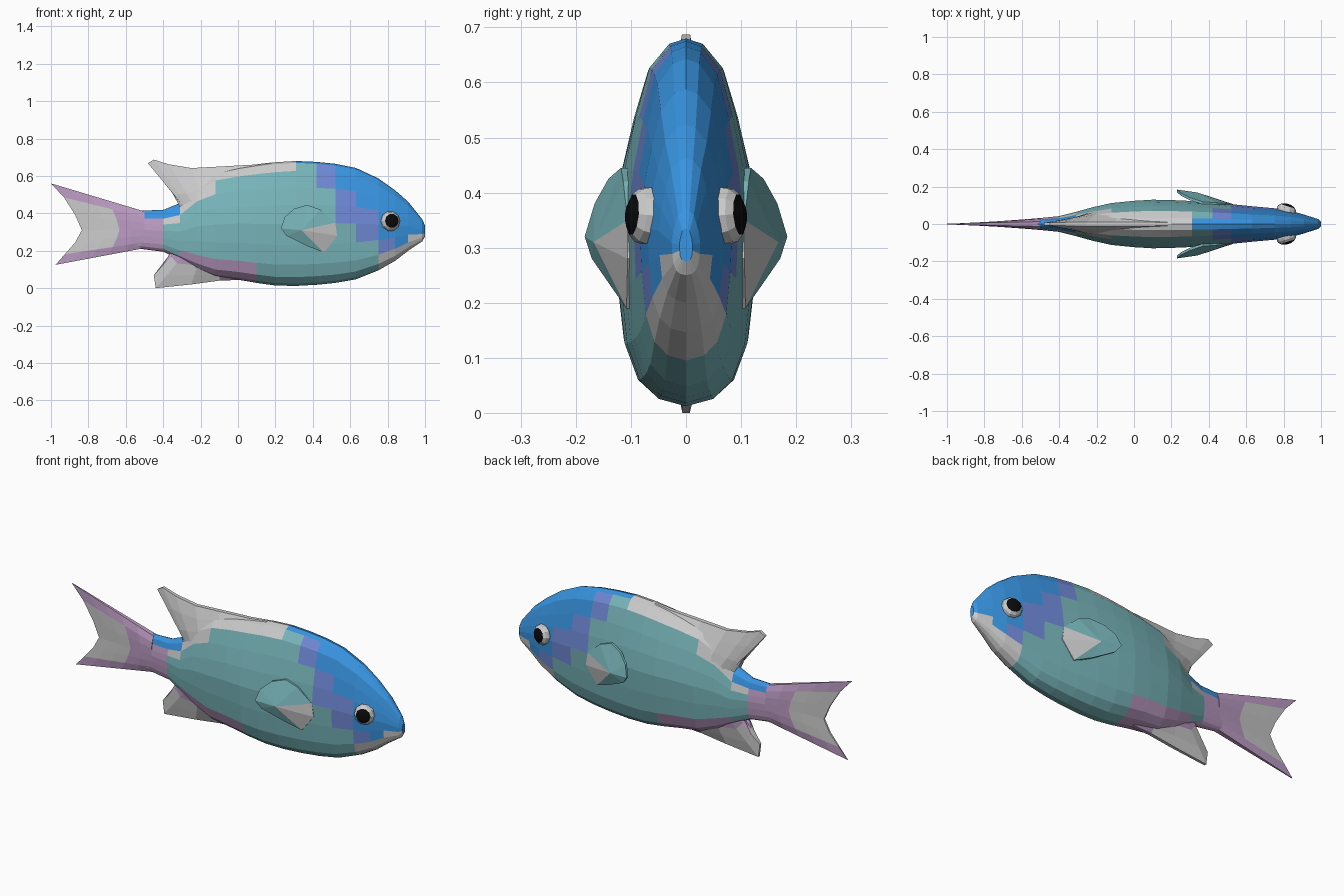
import bpy, bmesh, math
from mathutils import Vector

if "Cube" in bpy.data.objects:
    bpy.data.objects.remove(bpy.data.objects["Cube"])

PALETTE = {
    "grey": (0.6, 0.6, 0.6, 1), "blue": (0.04, 0.30, 0.76, 1),
    "violet": (0.16, 0.25, 0.68, 1), "teal": (0.19, 0.47, 0.50, 1),
    "pink": (0.50, 0.33, 0.55, 1), "black": (0.003, 0.003, 0.003, 1),
}
MATS = {}
for key, rgba in PALETTE.items():
    MATS[key] = bpy.data.materials.new(key)
    MATS[key].diffuse_color = rgba
KEYS = list(PALETTE)


def finish(name, bm, colour):
    """Turn a bmesh into an object, colouring each face from its centre."""
    bmesh.ops.recalc_face_normals(bm, faces=bm.faces)
    for f in bm.faces:
        f.material_index = KEYS.index(colour(f.calc_center_median()))
    me = bpy.data.meshes.new(name)
    bm.to_mesh(me)
    bm.free()
    for key in KEYS:
        me.materials.append(MATS[key])
    ob = bpy.data.objects.new(name, me)
    bpy.context.collection.objects.link(ob)
    return ob


def loft(name, rings, colour):
    """Skin closed rings of equal length and cap both ends."""
    bm = bmesh.new()
    loops = [[bm.verts.new(p) for p in ring] for ring in rings]
    n = len(loops[0])
    for a, b in zip(loops, loops[1:]):
        for i in range(n):
            j = (i + 1) % n
            bm.faces.new((a[i], a[j], b[j], b[i]))
    bm.faces.new(loops[0])
    bm.faces.new(loops[-1][::-1])
    return finish(name, bm, colour)


def fin(name, stations, colour, rows=3):
    """Tapered fin: each station is base x, z, tip x, z and base half width."""
    rings = []
    for bx, bz, tx, tz, w in stations:
        side = []
        for r in range(rows + 1):
            t = r / rows
            side.append((bx + (tx - bx) * t, w * (1 - t) + 0.15 * w * t,
                         bz + (tz - bz) * t))
        rings.append(side + [(x, -y, z) for x, y, z in reversed(side)])
    return loft(name, rings, colour)


# Body: x, bottom z, top z, half width
BODY = [
    (1.0, .275, .335, .012), (.985, .25, .368, .026), (.91, .2, .462, .05),
    (.84, .146, .523, .07), (.75, .095, .587, .084), (.63, .047, .643, .095),
    (.52, .028, .665, .106), (.42, .018, .675, .115), (.31, .012, .68, .123),
    (.2, .014, .673, .128), (.1, .028, .66, .13), (0, .045, .645, .124),
    (-.12, .06, .62, .112), (-.22, .1, .56, .09), (-.31, .15, .455, .065),
    (-.4, .195, .418, .042), (-.52, .21, .415, .03), (-.6, .205, .43, .019),
]
# Half cross-section: width fraction, height fraction
HALF = [(.4, .02), (.68, .07), (.87, .17), (.96, .33), (1, .5),
        (.9, .65), (.74, .79), (.54, .92), (.25, .985)]


def body_colour(c):
    x, z = c.x, c.z
    if x > .74 and z < .22 + (x - .84) * .5:
        return "grey"
    if x > .31 and z > .66:
        return "blue" if abs(c.y) < .03 else "violet"
    head = x + .81 * z
    if x > .3 and head > 1.01:
        return "blue"
    if x > .3 and head > .89:
        return "violet"
    if x < -.3 and z > .385:
        return "blue" if x > -.52 else "pink"
    if x < -.4 or (x < .1 and z < .13 - .2 * x):
        return "pink"
    if x < .31 and z > .6 + .12 * x + min(0, x + .05) * .7:
        return "grey"
    return "teal"


rings = []
for x, lo, hi, w in BODY:
    h = hi - lo
    right = [(x, w * a, lo + h * t) for a, t in HALF]
    left = [(x, -y, z) for x, y, z in reversed(right)]
    rings.append([(x, 0, lo)] + right + [(x, 0, hi)] + left)
loft("body", rings, body_colour)

# Dorsal fin, broad at the root so that it grows out of the back
fin("dorsal_fin", [
    (.18, .6, .18, .672, .05), (.08, .57, .08, .66, .068),
    (-.08, .53, -.1, .65, .078), (-.18, .47, -.25, .642, .074),
    (-.23, .43, -.37, .662, .062), (-.25, .41, -.45, .687, .05),
    (-.26, .4, -.482, .668, .044), (-.27, .39, -.38, .577, .044),
    (-.28, .38, -.355, .515, .044), (-.28, .38, -.3, .46, .04),
], lambda c: "grey")

# Anal fin
fin("anal_fin", [
    (.03, .08, .03, .045, .05), (-.1, .12, -.1, .04, .06),
    (-.2, .17, -.25, .02, .056), (-.27, .2, -.44, 0, .045),
    (-.31, .22, -.45, .07, .04), (-.34, .23, -.39, .14, .035),
    (-.36, .24, -.35, .18, .025),
], lambda c: "pink" if c.x > -.12 or c.z > .155 else "grey")


# Tail fin
def tail_colour(c):
    upper = .413 - .3 * (c.x + .5)
    lower = .212 + .17 * (c.x + .5)
    inside = lower + .035 < c.z < upper - .042
    return "grey" if inside and c.x < -.66 else "pink"


fin("tail_fin", [
    (-.5, .41, -1, .56, .013), (-.5, .38, -.93, .485, .026),
    (-.5, .35, -.87, .39, .031), (-.5, .315, -.835, .31, .032),
    (-.5, .28, -.87, .245, .031), (-.5, .245, -.925, .182, .026),
    (-.5, .214, -.975, .125, .013),
], tail_colour, rows=5)

# Pectoral fins: curled leaf rim with raised outer and inner hubs
RIM = [(.23, .178, .32), (.25, .16, .38), (.3, .135, .425), (.37, .112, .445),
       (.44, .108, .42), (.52, .1, .35), (.53, .1, .28), (.46, .102, .19),
       (.37, .127, .225), (.26, .165, .28)]
for s, side in ((-1, "right"), (1, "left")):
    bm = bmesh.new()
    outer = [bm.verts.new((x, s * (y + .006), z)) for x, y, z in RIM]
    inner = [bm.verts.new((x, s * (y - .008), z)) for x, y, z in RIM]
    hubs = [bm.verts.new((.34, s * .168, .31)), bm.verts.new((.36, s * .125, .31))]
    for i in range(len(RIM)):
        j = (i + 1) % len(RIM)
        bm.faces.new((outer[i], outer[j], hubs[0]))
        bm.faces.new((inner[i], inner[j], hubs[1]))
        bm.faces.new((outer[i], outer[j], inner[j], inner[i]))
    finish("pectoral_fin_" + side, bm,
           lambda c: "grey" if c.x > .44 and c.z < .36 else "teal")

    # Eyes: flattened ball with a black cap facing outward and forward
    bm = bmesh.new()
    bmesh.ops.create_uvsphere(bm, u_segments=10, v_segments=8, radius=1)
    look = Vector((.3, s * .95, .08)).normalized()
    turn = Vector((0, 0, 1)).rotation_difference(look)
    centre = Vector((.815, s * .073, .358))
    for v in bm.verts:
        v.co = centre + turn @ Vector((v.co.x * .054, v.co.y * .054, v.co.z * .036))
    finish("eye_" + side, bm,
           lambda c: "black" if (c - centre).dot(look) > .022 else "grey")

for m in bpy.data.materials:
    if m.users and not m.is_grease_pencil:
        m.use_nodes = True
        m.node_tree.nodes["Principled BSDF"].inputs["Base Color"].default_value = m.diffuse_color
